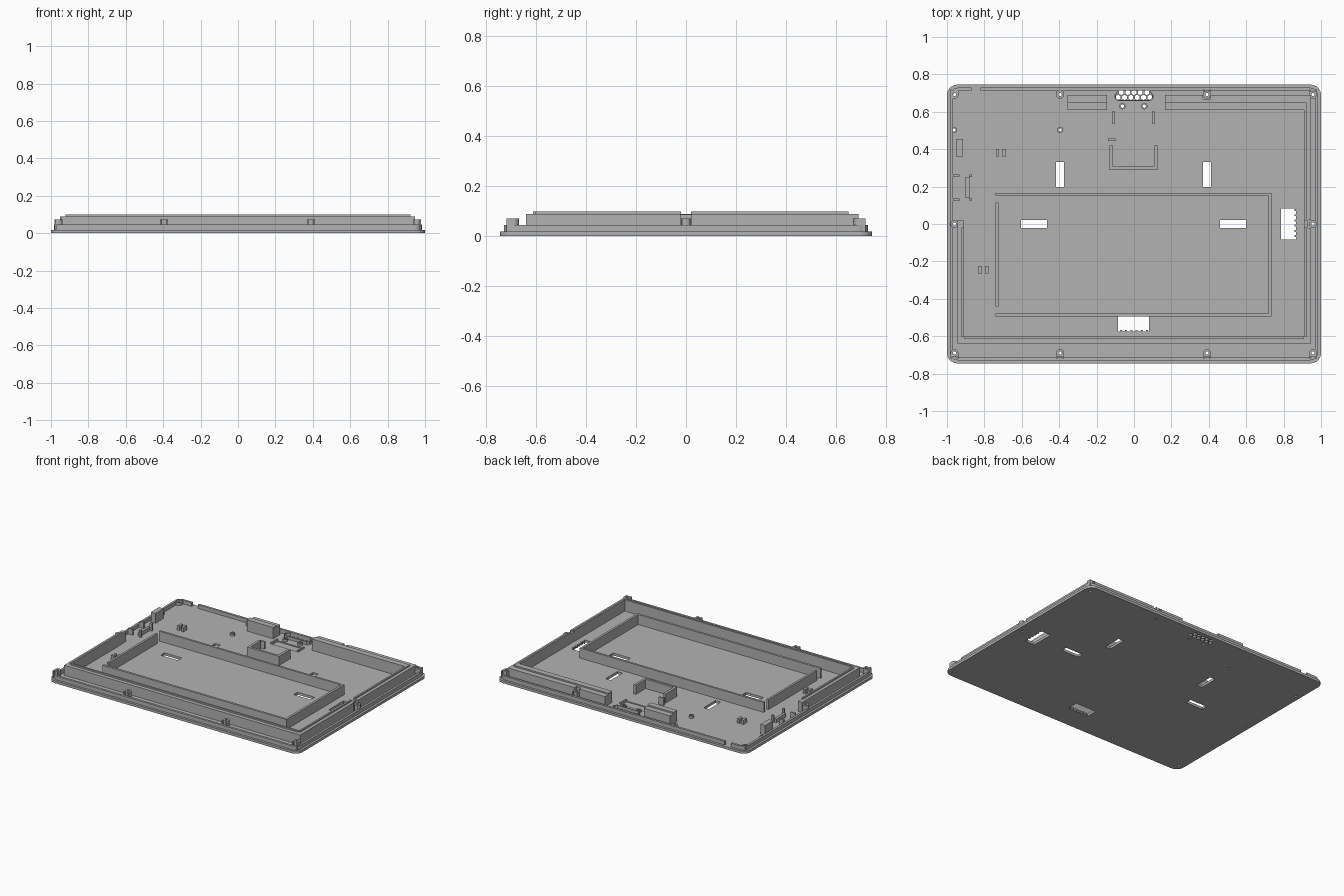
import bpy, bmesh, math
from mathutils import Matrix, Vector

if "Cube" in bpy.data.objects:
    bpy.data.objects.remove(bpy.data.objects["Cube"])

FLOOR = 0.018
grey = bpy.data.materials.new("grey_plastic")
grey.diffuse_color = (0.45, 0.45, 0.45, 1)
grey.use_nodes = True
grey.node_tree.nodes["Principled BSDF"].inputs["Base Color"].default_value = grey.diffuse_color


def finish(name, bm):
    bmesh.ops.recalc_face_normals(bm, faces=bm.faces)
    me = bpy.data.meshes.new(name)
    bm.to_mesh(me)
    bm.free()
    me.materials.append(grey)
    ob = bpy.data.objects.new(name, me)
    bpy.context.collection.objects.link(ob)
    return ob


def add_box(bm, x0, x1, y0, y1, z0, z1):
    m = Matrix.Translation(((x0 + x1) / 2, (y0 + y1) / 2, (z0 + z1) / 2))
    bmesh.ops.create_cube(bm, size=1, matrix=m @ Matrix.Diagonal((x1 - x0, y1 - y0, z1 - z0, 1)))


def add_cyl(bm, x, y, r, z0, z1, n=16):
    bmesh.ops.create_cone(bm, cap_ends=True, segments=n, radius1=r, radius2=r, depth=z1 - z0,
                          matrix=Matrix.Translation((x, y, (z0 + z1) / 2)))


def add_tube(bm, x, y, r, hole, z0, z1, n=20):
    rings = [[bm.verts.new((x + q * math.cos(a), y + q * math.sin(a), z))
              for a in [2 * math.pi * i / n for i in range(n)]]
             for q, z in ((r, z0), (r, z1), (hole, z1), (hole, z0))]
    bridge(bm, rings)


def bridge(bm, rings):
    n = len(rings[0])
    for k in range(len(rings)):
        a, b = rings[k], rings[(k + 1) % len(rings)]
        for i in range(n):
            bm.faces.new((a[i], a[(i + 1) % n], b[(i + 1) % n], b[i]))


def boxes(name, items, z0=FLOOR - 0.002):
    """Each item is x0, x1, y0, y1, top."""
    bm = bmesh.new()
    for x0, x1, y0, y1, top in items:
        add_box(bm, x0, x1, y0, y1, z0, top)
    return finish(name, bm)


def rounded(hx, hy, r, n=6):
    pts = []
    for k, (sx, sy) in enumerate(((1, 1), (-1, 1), (-1, -1), (1, -1))):
        for i in range(n + 1):
            a = math.pi / 2 * (k + i / n)
            pts.append((sx * (hx - r) + r * math.cos(a), sy * (hy - r) + r * math.sin(a)))
    return pts


def cut(ob, cutter):
    mod = ob.modifiers.new("cut", 'BOOLEAN')
    mod.object = cutter
    mod.operation = 'DIFFERENCE'
    mod.solver = 'EXACT'
    dg = bpy.context.evaluated_depsgraph_get()
    me = bpy.data.meshes.new_from_object(ob.evaluated_get(dg))
    ob.modifiers.clear()
    ob.data = me
    bpy.data.objects.remove(cutter)


# Base plate with rounded corners
bm = bmesh.new()
lo, hi = [[bm.verts.new((x, y, z)) for x, y in rounded(1.0, 0.745, 0.055)] for z in (0, FLOOR)]
bm.faces.new(lo)
bm.faces.new(hi)
for i in range(len(lo)):
    j = (i + 1) % len(lo)
    bm.faces.new((lo[i], lo[j], hi[j], hi[i]))
plate = finish("base_plate", bm)

# Vent pattern: two staggered rows
vents = [(-0.068 + 0.034 * i, 0.703) for i in range(5)] + [(-0.085 + 0.034 * i, 0.677) for i in range(6)]
edge_screws = [(x, y) for x in (-0.96, -0.395, 0.39, 0.957) for y in (-0.69, 0.692)]
edge_screws += [(-0.96, 0), (0.957, 0)]
small_posts = [(-0.963, 0.503), (-0.395, 0.503), (-0.062, 0.63), (0.055, 0.63)]

# Slots, vents and screw holes through the plate
bm = bmesh.new()
for x, y, w, d in ((-0.395, 0.265, 0.042, 0.135), (0.39, 0.265, 0.042, 0.135),
                   (-0.535, 0, 0.138, 0.045), (0.53, 0, 0.138, 0.045),
                   (0.825, 0, 0.08, 0.166), (-0.003, -0.535, 0.166, 0.08)):
    add_box(bm, x - w / 2, x + w / 2, y - d / 2, y + d / 2, -0.05, 0.1)
for x, y in vents:
    add_cyl(bm, x, y, 0.0145, -0.05, 0.1, 6)
for x, y in edge_screws + small_posts:
    add_cyl(bm, x, y, 0.009, -0.05, 0.1)
add_box(bm, -0.105, 0.1, 0.537, 0.602, FLOOR - 0.007, 0.1)
cut(plate, finish("plate_cutter", bm))

# Teeth along the two wide slots
boxes("slot_teeth", [(0.857, 0.865, -0.07 + 0.028 * i, -0.06 + 0.028 * i, FLOOR - 0.001) for i in range(6)]
      + [(-0.075 + 0.028 * i, -0.065 + 0.028 * i, -0.575, -0.567, FLOOR - 0.001) for i in range(6)], 0.001)

# Raised lip around the edge, open near the back left corner
bm = bmesh.new()
outer, inner = rounded(0.984, 0.729, 0.045), rounded(0.968, 0.713, 0.03)
bridge(bm, [[bm.verts.new((x, y, z)) for x, y in loop]
            for loop, z in ((outer, FLOOR - 0.002), (outer, 0.045), (inner, 0.045), (inner, FLOOR - 0.002))])
lip = finish("edge_lip", bm)
bm = bmesh.new()
add_box(bm, -0.87, -0.82, 0.68, 0.74, FLOOR, 0.1)
for x, y in edge_screws:
    add_cyl(bm, x, y, 0.015, FLOOR, 0.1)
cut(lip, finish("lip_cutter", bm))

# Inner walls, each a ledge with a taller inner lip
boxes("front_wall", [(-0.945, 0.945, -0.64, -0.603, 0.09), (-0.91, 0.91, -0.613, -0.6, 0.1)])
boxes("left_wall", [(-0.945, -0.912, -0.605, 0.022, 0.09), (-0.922, -0.91, -0.605, -0.02, 0.1)])
boxes("right_wall", [(0.912, 0.945, -0.605, -0.022, 0.09), (0.912, 0.93, -0.03, 0.03, 0.088),
                     (0.912, 0.945, 0.022, 0.69, 0.09),
                     (0.91, 0.922, -0.605, -0.02, 0.1), (0.91, 0.922, 0.02, 0.65, 0.1)])
boxes("back_wall", [(0.165, 0.37, 0.61, 0.69, 0.09), (0.41, 0.915, 0.61, 0.69, 0.09),
                    (0.365, 0.415, 0.612, 0.668, 0.088),
                    (0.165, 0.915, 0.609, 0.65, 0.1)])
boxes("back_block", [(-0.355, -0.145, 0.61, 0.69, 0.09), (-0.355, -0.145, 0.609, 0.65, 0.1)])

# Battery frame, open at the left corners
boxes("battery_frame", [(-0.74, 0.735, -0.495, -0.479, 0.09), (-0.74, 0.735, 0.152, 0.167, 0.09),
                        (0.718, 0.734, -0.48, 0.153, 0.09), (-0.74, -0.725, -0.44, 0.115, 0.09)])

# Screw bosses with webs to the lip
bm = bmesh.new()
for x, y in edge_screws:
    if y > 0.5 and x < 0:
        continue
    add_tube(bm, x, y, 0.021, 0.009, FLOOR - 0.001, 0.072)
    sx, sy = math.copysign(1, x), math.copysign(1, y)
    if abs(y) > 0.1:
        for s in (-1, 1):
            add_box(bm, x + s * 0.017 - 0.004, x + s * 0.017 + 0.004,
                    min(y, sy * 0.718), max(y, sy * 0.718), FLOOR, 0.071)
    else:
        for s in (-1, 1):
            add_box(bm, min(x, sx * 0.97), max(x, sx * 0.97),
                    s * 0.017 - 0.004, s * 0.017 + 0.004, FLOOR, 0.071)
finish("screw_bosses", bm)

# Low tabs around the two back left screws
bm = bmesh.new()
for x in (-0.96, -0.395):
    add_tube(bm, x, 0.692, 0.022, 0.009, FLOOR - 0.001, 0.04)
    for s in (-1, 1):
        add_box(bm, x + s * 0.018 - 0.004, x + s * 0.018 + 0.004, 0.692, 0.718, FLOOR, 0.04)
finish("screw_tabs", bm)

# Small standoffs
bm = bmesh.new()
for x, y in small_posts:
    add_tube(bm, x, y, 0.017, 0.009, FLOOR - 0.001, 0.035)
finish("standoffs", bm)

# Raised border around the vent
bm = bmesh.new()
shape = [(-0.078, 0.722), (0.078, 0.722), (0.104, 0.69), (0.104, 0.672), (0.09, 0.658),
         (-0.09, 0.658), (-0.104, 0.672), (-0.104, 0.69)]
inset = [(x * 0.94, 0.69 + (y - 0.69) * 0.85) for x, y in shape]
bridge(bm, [[bm.verts.new((x, y, z)) for x, y in loop]
            for loop, z in ((shape, FLOOR - 0.001), (shape, 0.04), (inset, 0.04), (inset, FLOOR - 0.001))])
finish("vent_border", bm)

# Rails beside the shallow pocket
boxes("pocket_rails", [(-0.114, -0.104, 0.535, 0.604, 0.03), (0.099, 0.109, 0.535, 0.604, 0.03)])

# U-shaped holder and its stop
boxes("holder", [(-0.13, -0.112, 0.29, 0.42, 0.085), (0.108, 0.125, 0.29, 0.42, 0.085),
                 (-0.13, 0.125, 0.29, 0.307, 0.085), (-0.14, -0.1, 0.445, 0.457, 0.07)])

# Paired cable clips
boxes("cable_clips", [(x - 0.009, x + 0.009, y - 0.02, y + 0.02, 0.05)
                      for x, y in ((-0.73, 0.38), (-0.697, 0.38), (-0.822, -0.245), (-0.788, -0.245))])

# Side connector block, guides and latch
boxes("side_connector_block", [(-0.952, -0.915, 0.362, 0.455, 0.09)])
boxes("side_guides", [(-0.968, -0.932, 0.253, 0.265, 0.06), (-0.968, -0.932, 0.124, 0.136, 0.06)])
boxes("side_latch", [(-0.9, -0.88, 0.14, 0.25, 0.045), (-0.882, -0.865, 0.25, 0.265, 0.07),
                     (-0.882, -0.865, 0.125, 0.14, 0.07)])
